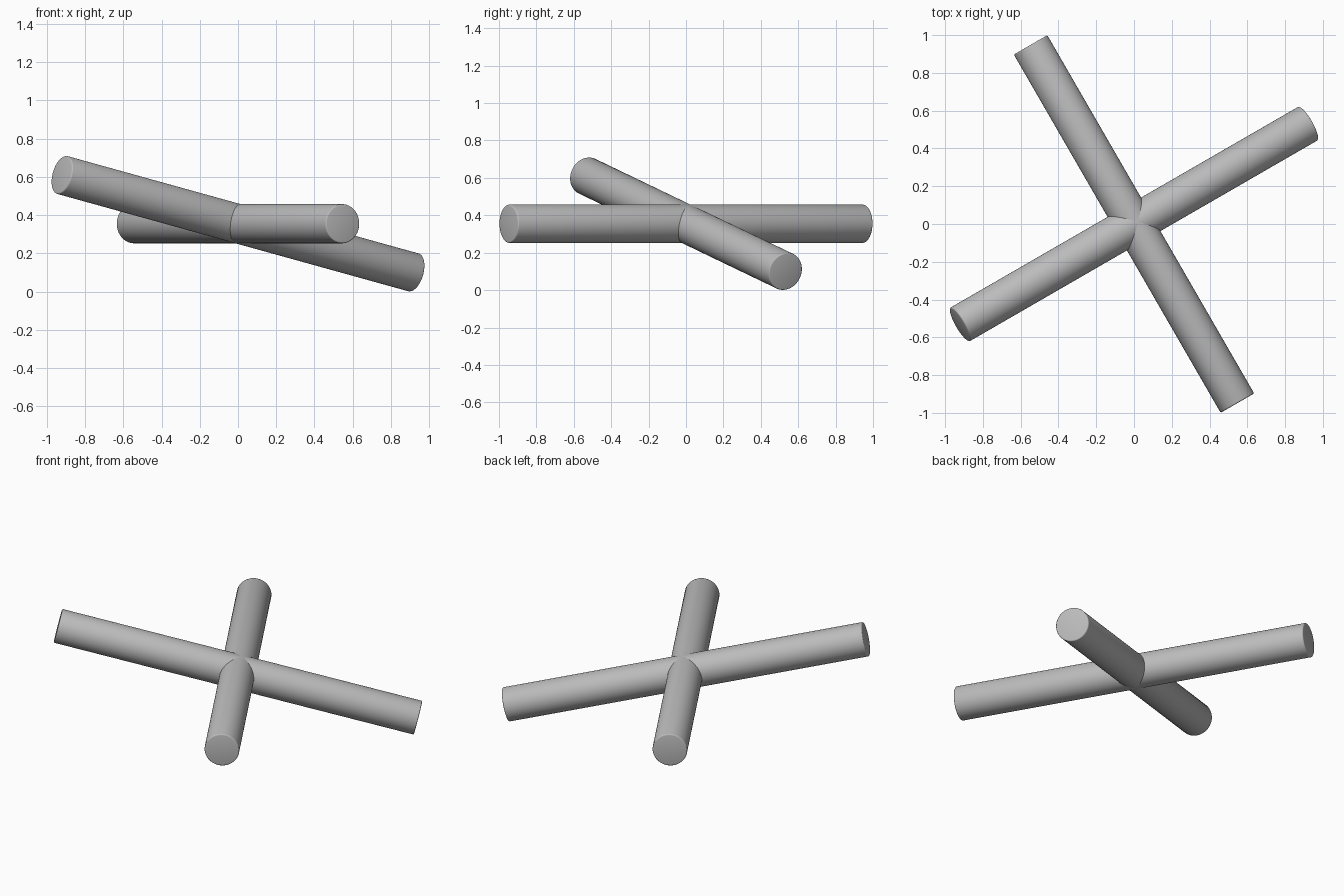
import bpy
from math import radians
from mathutils import Vector

cube = bpy.data.objects.get("Cube")
if cube:
    bpy.data.objects.remove(cube, do_unlink=True)

RADIUS = 0.1025
LENGTH = 2.19
HEIGHT = 0.355

grey = bpy.data.materials.new("plain grey")
grey.use_nodes = True
colour = (0.5, 0.5, 0.5, 1)
grey.diffuse_color = colour
grey.node_tree.nodes["Principled BSDF"].inputs["Base Color"].default_value = colour


def add_rod(name, heading, dip):
    """Round rod through the centre, lying along a heading and dipping down."""
    bpy.ops.mesh.primitive_cylinder_add(
        vertices=64, radius=RADIUS, depth=LENGTH, location=(0, 0, HEIGHT),
        rotation=(0, radians(90 + dip), radians(heading)))
    rod = bpy.context.object
    rod.name = name
    rod.data.materials.append(grey)
    # slightly eased end rims
    bevel = rod.modifiers.new("eased rim", 'BEVEL')
    bevel.width = 0.007
    bevel.segments = 3
    bevel.limit_method = 'ANGLE'
    bevel.angle_limit = radians(40)
    bpy.ops.object.modifier_apply(modifier=bevel.name)
    bpy.ops.object.shade_smooth_by_angle(angle=radians(35))
    return rod


# level rod and the sloping rod that crosses it
add_rod("level_rod", -60, 0)
add_rod("sloping_rod", 30, 13.5)
